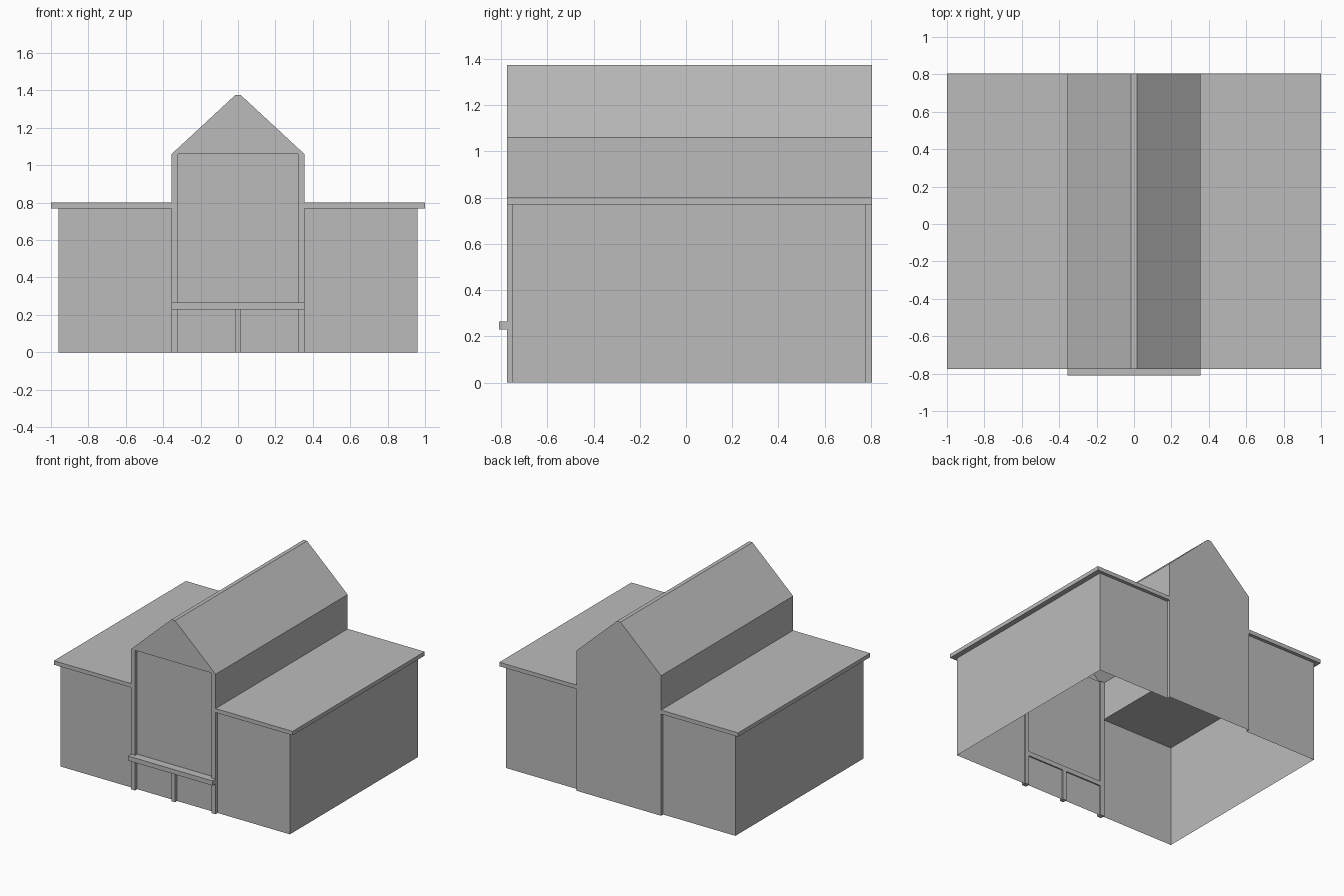
import bpy, bmesh
from mathutils import Vector

cube = bpy.data.objects.get("Cube")
if cube:
    bpy.data.objects.remove(cube, do_unlink=True)

grey = bpy.data.materials.new("plain_grey")
grey.use_nodes = True
colour = (0.5, 0.5, 0.5, 1)
grey.diffuse_color = colour
grey.node_tree.nodes["Principled BSDF"].inputs["Base Color"].default_value = colour

# Main dimensions
FRONT, BACK = -0.775, 0.805            # hall and roof ends
WALL_FRONT, WALL_BACK = -0.75, 0.78    # wing walls and recessed front
HALL, OPENING, WING, EDGE = 0.355, 0.32, 0.96, 1.0
CEILING, WING_TOP, EAVE, RIDGE = 0.77, 0.80, 1.06, 1.375
RIDGE_HALF = 0.015


def finish(name, bm):
    mesh = bpy.data.meshes.new(name)
    bm.to_mesh(mesh)
    bm.free()
    mesh.materials.append(grey)
    obj = bpy.data.objects.new(name, mesh)
    bpy.context.collection.objects.link(obj)
    return obj


def panel(bm, points, outward):
    """Add one flat face that looks towards the outward direction."""
    face = bm.faces.new([bm.verts.new(p) for p in points])
    face.normal_update()
    if face.normal.dot(Vector(outward)) < 0:
        face.normal_flip()


def box(name, x, y, z):
    bm = bmesh.new()
    bmesh.ops.create_cube(bm, size=1)
    for v in bm.verts:
        v.co = [lo + (c + 0.5) * (hi - lo) for c, (lo, hi) in zip(v.co, (x, y, z))]
    return finish(name, bm)


def wall_x(bm, x, y, z, side):
    panel(bm, [(x, y[0], z[0]), (x, y[1], z[0]), (x, y[1], z[1]), (x, y[0], z[1])],
          (side, 0, 0))


def wall_y(bm, y, x, z, side):
    panel(bm, [(x[0], y, z[0]), (x[1], y, z[0]), (x[1], y, z[1]), (x[0], y, z[1])],
          (0, side, 0))


# Wing walls, roofs and front posts on both sides
for side, word in ((1, "left"), (-1, "right")):
    bm = bmesh.new()
    span = (side * HALL, side * WING)
    wall_x(bm, side * WING, (WALL_FRONT, WALL_BACK), (0, CEILING), side)
    wall_y(bm, WALL_FRONT, span, (0, CEILING), -1)
    wall_y(bm, WALL_BACK, span, (0, CEILING), 1)
    finish(word + "_wing_walls", bm)

    box(word + "_wing_roof", sorted((side * HALL, side * EDGE)), (FRONT, BACK),
        (CEILING, WING_TOP))
    box(word + "_front_post", sorted((side * OPENING, side * HALL)), (FRONT, -0.74),
        (0, EAVE))

# Hall roof and upper walls, open to the inside
bm = bmesh.new()
section = [(HALL, CEILING), (HALL, EAVE), (RIDGE_HALF, RIDGE),
           (-RIDGE_HALF, RIDGE), (-HALL, EAVE), (-HALL, CEILING)]
for (x0, z0), (x1, z1) in zip(section, section[1:]):
    panel(bm, [(x0, FRONT, z0), (x1, FRONT, z1), (x1, BACK, z1), (x0, BACK, z0)],
          (x0 + x1, 0, 0.1))
finish("hall_roof", bm)

# Back gable wall with its short returns
bm = bmesh.new()
panel(bm, [(HALL, BACK, 0)] + [(x, BACK, z) for x, z in section[1:-1]]
      + [(-HALL, BACK, 0)], (0, 1, 0))
for side in (1, -1):
    wall_x(bm, side * HALL, (WALL_BACK, BACK), (0, CEILING), side)
finish("back_gable_wall", bm)

# Front gable over the recessed panel
bm = bmesh.new()
panel(bm, [(x, FRONT, z) for x, z in section[1:-1]], (0, -1, 0))
panel(bm, [(-HALL, FRONT, EAVE), (HALL, FRONT, EAVE),
           (HALL, WALL_FRONT, EAVE), (-HALL, WALL_FRONT, EAVE)], (0, 0, -1))
finish("front_gable", bm)

bm = bmesh.new()
wall_y(bm, WALL_FRONT, (-HALL, HALL), (0, EAVE), -1)
finish("front_recessed_panel", bm)

# Sill beam and its middle support
box("sill_beam", (-HALL, HALL), (-0.81, -0.74), (0.23, 0.265))
box("middle_post", (-0.015, 0.015), (FRONT, -0.74), (0, 0.23))
